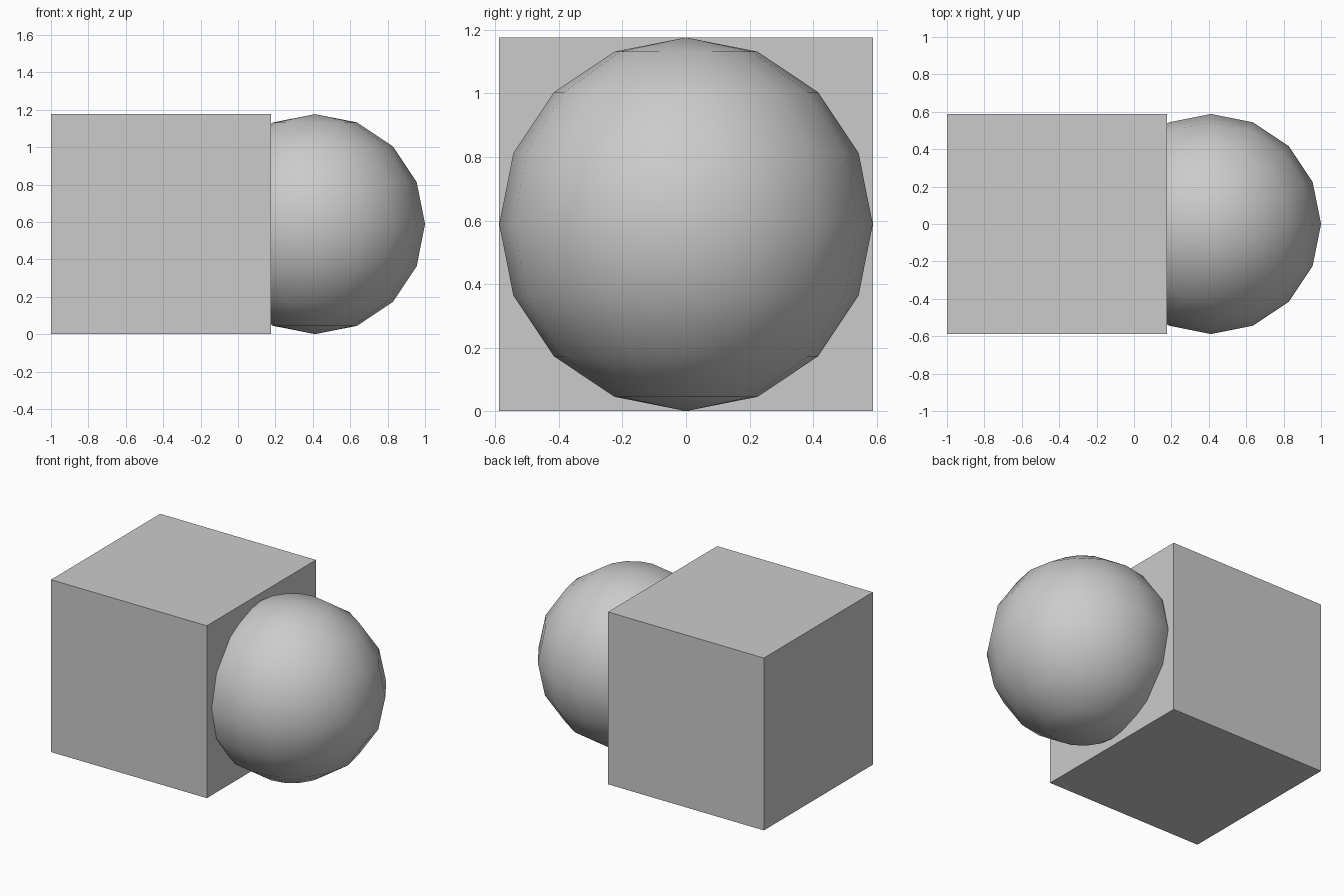
import bpy

if "Cube" in bpy.data.objects:
    bpy.data.objects.remove(bpy.data.objects["Cube"])

R = 2 / 3.4          # sphere radius and half the block side
OFFSET = 1 - R       # distance of each part from the centre

# Block
bpy.ops.mesh.primitive_cube_add(size=2 * R, location=(-OFFSET, 0, R))
bpy.context.object.name = "block"

# Ball, partly sunk into the right face of the block
bpy.ops.mesh.primitive_uv_sphere_add(segments=16, ring_count=8, radius=R,
                                     location=(OFFSET, 0, R))
bpy.context.object.name = "ball"
bpy.ops.object.shade_smooth()
